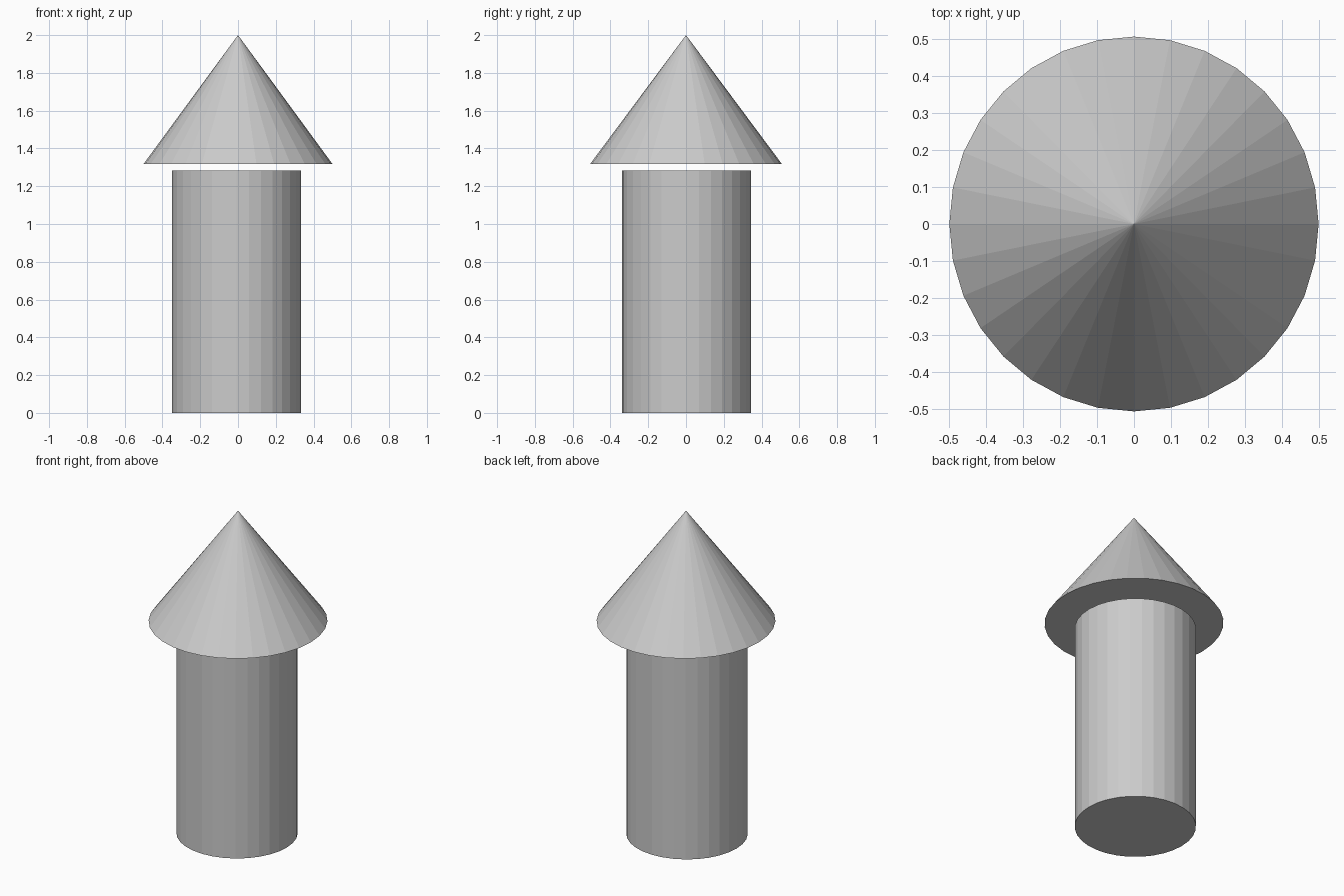
import bpy

if "Cube" in bpy.data.objects:
    bpy.data.objects.remove(bpy.data.objects["Cube"])

SIDES = 32


def tapered(name, r_bottom, r_top, z0, z1, x=0.0, y=0.0, scale=(1, 1, 1)):
    """Capped, flat-shaded round part standing between z0 and z1."""
    bpy.ops.mesh.primitive_cone_add(
        vertices=SIDES, radius1=r_bottom, radius2=r_top, depth=z1 - z0,
        end_fill_type='NGON', location=(x, y, (z0 + z1) / 2))
    obj = bpy.context.object
    obj.name = name
    obj.scale = scale
    return obj


# Round shaft, very slightly off centre
tapered("shaft", 0.341, 0.341, 0.0, 1.283, x=-0.008, y=0.002)

# Pointed cap floating just above the shaft, slightly wider in y
tapered("cone_cap", 0.5, 0.0, 1.318, 2.0, scale=(1.0, 1.015, 1.0))
